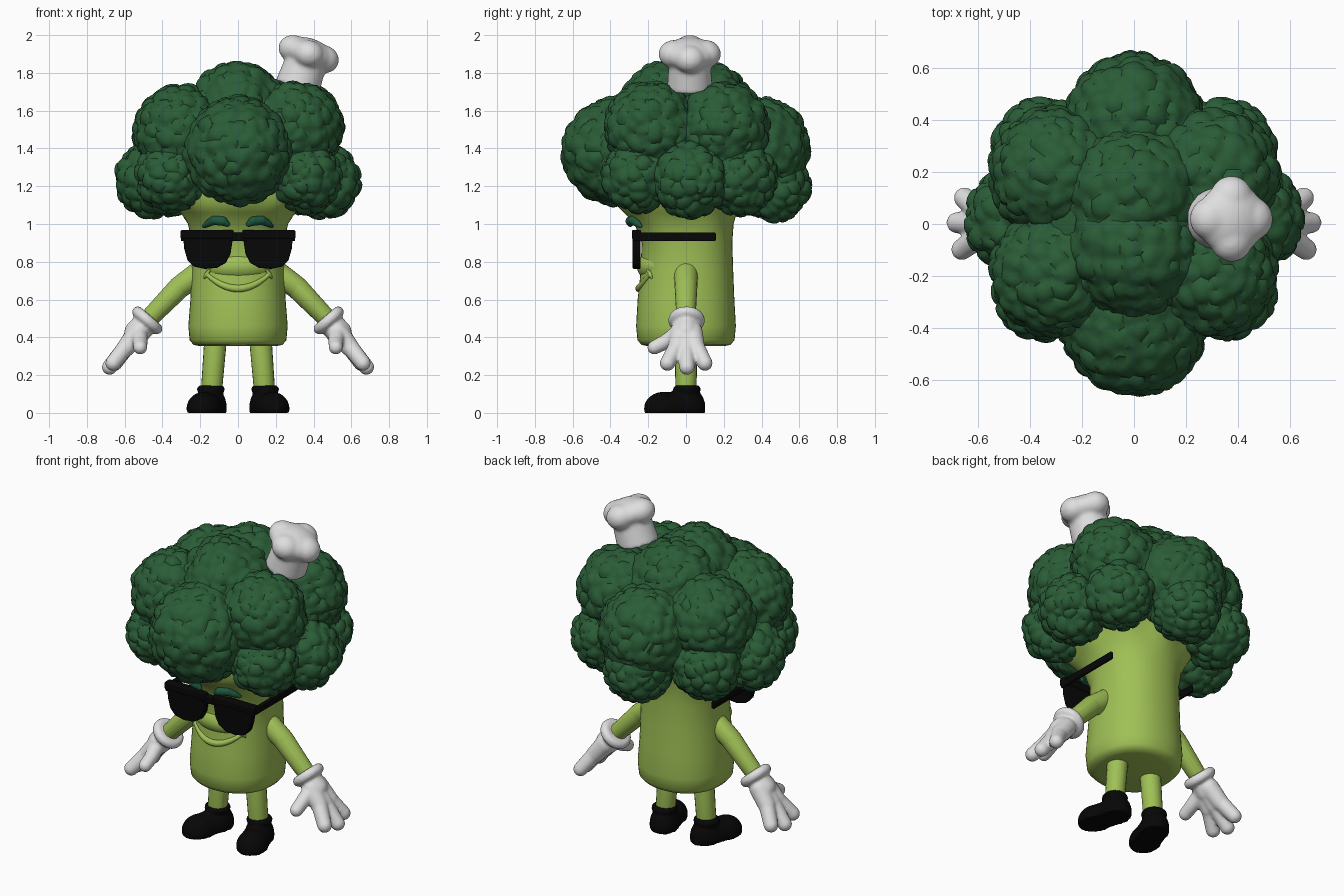
import bpy, bmesh, math
from mathutils import Vector, Matrix, noise

cube = bpy.data.objects.get("Cube")
if cube:
    bpy.data.objects.remove(cube, do_unlink=True)


def material(name, rgb):
    m = bpy.data.materials.new(name)
    m.use_nodes = True
    m.diffuse_color = (*rgb, 1)
    m.node_tree.nodes["Principled BSDF"].inputs["Base Color"].default_value = (*rgb, 1)
    return m


FLORET = material("dark green", (0.023, 0.107, 0.037))
STALK = material("light green", (0.35, 0.53, 0.092))
BROW = material("teal green", (0.013, 0.095, 0.05))
WHITE = material("white", (0.74, 0.74, 0.74))
BLACK = material("black", (0.002, 0.002, 0.002))


def finish(bm, name, mat, voxel=0, angle=40, soften=4):
    """Turn a bmesh into a shaded object, optionally fusing its pieces."""
    bmesh.ops.recalc_face_normals(bm, faces=bm.faces)
    me = bpy.data.meshes.new(name)
    bm.to_mesh(me)
    bm.free()
    me.materials.append(mat)
    ob = bpy.data.objects.new(name, me)
    bpy.context.collection.objects.link(ob)
    bpy.ops.object.select_all(action='DESELECT')
    ob.select_set(True)
    bpy.context.view_layer.objects.active = ob
    if voxel:
        fuse = ob.modifiers.new("fuse", 'REMESH')
        fuse.mode = 'VOXEL'
        fuse.voxel_size = voxel
        relax = ob.modifiers.new("relax", 'SMOOTH')
        relax.iterations = soften
        bpy.ops.object.modifier_apply(modifier="fuse")
        bpy.ops.object.modifier_apply(modifier="relax")
    bpy.ops.object.shade_smooth_by_angle(angle=math.radians(angle))
    return ob


def ball(bm, centre, size, detail=3):
    mat = Matrix.Translation(centre) @ Matrix.Diagonal((*size, 1))
    bmesh.ops.create_icosphere(bm, subdivisions=detail, radius=1, matrix=mat)


def capsule(bm, a, ra, b, rb):
    """Tapered round-ended rod: the hull of two balls."""
    tmp = bmesh.new()
    ball(tmp, a, (ra,) * 3)
    ball(tmp, b, (rb,) * 3)
    bmesh.ops.delete(tmp, geom=tmp.faces[:], context='FACES_ONLY')
    hull = bmesh.ops.convex_hull(tmp, input=tmp.verts[:])
    inner = [g for g in hull["geom_interior"] if isinstance(g, bmesh.types.BMVert)]
    bmesh.ops.delete(tmp, geom=inner, context='VERTS')
    me = bpy.data.meshes.new("piece")
    tmp.to_mesh(me)
    tmp.free()
    bm.from_mesh(me)
    bpy.data.meshes.remove(me)


def chain(bm, points):
    """Rod through (x, y, z, radius) points."""
    for p, q in zip(points, points[1:]):
        capsule(bm, p[:3], p[3], q[:3], q[3])


def ring(bm, centre, axis, major, minor, n=32, k=10):
    rot = Vector((0, 0, 1)).rotation_difference(Vector(axis)).to_matrix()
    rows = []
    for i in range(n):
        a = math.tau * i / n
        out = Vector((math.cos(a), math.sin(a), 0))
        rows.append([bm.verts.new(Vector(centre) + rot @ (out * (major + minor * math.cos(b)) + Vector((0, 0, minor * math.sin(b)))))
                     for b in (math.tau * j / k for j in range(k))])
    for i in range(n):
        for j in range(k):
            bm.faces.new((rows[i][j], rows[(i + 1) % n][j], rows[(i + 1) % n][(j + 1) % k], rows[i][(j + 1) % k]))


# Florets: spheres with a crust of rounded buds
def floret(name, x, y, z, r):
    bm = bmesh.new()
    ball(bm, (0, 0, 0), (1, 1, 1), 5)
    for v in bm.verts:
        d = v.co.normalized()
        p = d * r + Vector((x, y, z))
        near = noise.voronoi(p * 13)[0]
        crease = min(1, (near[1] - near[0]) / 0.25)
        bud = 0.011 * crease - 0.022 * near[0] ** 2
        v.co = p + d * (bud + 0.012 * noise.noise(p * 8))
    finish(bm, name, FLORET, angle=45)


floret("floret_top_front", 0, -0.09, 1.585, 0.27)
floret("floret_top_back", 0, 0.1, 1.58, 0.27)
floret("floret_front", 0, -0.37, 1.385, 0.285)
floret("floret_back", 0, 0.385, 1.4, 0.27)
floret("floret_low_back", 0, 0.46, 1.205, 0.195)
for side, s in (("left", 1), ("right", -1)):
    floret("floret_upper_front_" + side, s * 0.305, -0.185, 1.5 + 0.01 * s, 0.245)
    floret("floret_upper_back_" + side, s * 0.305, 0.195, 1.495 + 0.01 * s, 0.25)
    floret("floret_low_side_" + side, s * 0.45, 0.02, 1.235, 0.2)
    floret("floret_low_front_" + side, s * 0.355, -0.255, 1.25, 0.19)
    floret("floret_low_back_" + side, s * 0.345, 0.285, 1.245, 0.197)

bm = bmesh.new()
ball(bm, (0, 0.02, 1.42), (0.46, 0.44, 0.31), 4)
finish(bm, "floret_core", FLORET)

# Stalk: rounded rings flaring up into the crown
bm = bmesh.new()
rings = [(0.353, 0.2, 0.2, 0), (0.36, 0.235, 0.235, 0), (0.385, 0.256, 0.257, 0), (0.46, 0.263, 0.264, 0),
         (0.6, 0.252, 0.256, 0), (0.75, 0.246, 0.245, 0.005), (0.9, 0.243, 0.24, 0.005), (1.0, 0.265, 0.262, -0.01),
         (1.06, 0.3, 0.295, -0.03), (1.11, 0.335, 0.325, -0.045), (1.18, 0.37, 0.34, -0.03), (1.28, 0.4, 0.37, 0)]
loops = []
for z, hx, hy, cy in rings:
    loop = []
    for i in range(64):
        a = math.tau * i / 64
        c, s = math.cos(a), math.sin(a)
        k = (abs(c) ** 2.2 + abs(s) ** 2.2) ** (-1 / 2.2)
        k *= 1 + 0.2 * max(0, z - 1) * math.cos(8 * a)
        loop.append(bm.verts.new((hx * c * k, cy + hy * s * k, z)))
    loops.append(loop)
for low, high in zip(loops, loops[1:]):
    for i in range(64):
        j = (i + 1) % 64
        bm.faces.new((low[i], low[j], high[j], high[i]))
bm.faces.new(loops[0][::-1])
bm.faces.new(loops[-1])
finish(bm, "stalk", STALK, angle=60)

# Face: cheeks, smiling lip and mouth corners
bm = bmesh.new()
ball(bm, (0, -0.11, 0.775), (0.2, 0.15, 0.1), 4)
finish(bm, "cheeks", STALK)
bm = bmesh.new()
smile = []
for i in range(13):
    t = i / 6 - 1
    smile.append((0.165 * t, -0.249 + 0.058 * t * t, 0.658 + 0.075 * t * t, 0.02 - 0.009 * t * t))
chain(bm, smile)
for s in (1, -1):
    chain(bm, [(s * 0.15, -0.203, 0.755, 0.009), (s * 0.168, -0.19, 0.735, 0.012), (s * 0.178, -0.182, 0.715, 0.008)])
finish(bm, "smile", STALK, voxel=0.006, soften=3)

# Sunglasses
bm = bmesh.new()
lens = [(0.022, 0.955), (0.292, 0.955), (0.285, 0.87), (0.268, 0.81), (0.235, 0.775), (0.175, 0.762),
        (0.11, 0.768), (0.065, 0.795), (0.04, 0.84)]
for s in (1, -1):
    face = bm.faces.new([bm.verts.new((s * x, -0.282, z)) for x, z in lens])
    new = bmesh.ops.extrude_face_region(bm, geom=[face])["geom"]
    bmesh.ops.translate(bm, vec=(0, 0.042, 0), verts=[g for g in new if isinstance(g, bmesh.types.BMVert)])
    for size, at in (((0.28, 0.05, 0.045), (s * 0.164, -0.262, 0.945)),
                     ((0.02, 0.44, 0.045), (s * 0.293, -0.062, 0.932)),
                     ((0.06, 0.044, 0.045), (s * 0.02, -0.262, 0.932))):
        bmesh.ops.create_cube(bm, matrix=Matrix.Translation(at) @ Matrix.Diagonal((*size, 1)))
glasses = finish(bm, "sunglasses", BLACK, angle=30)
soft = glasses.modifiers.new("soft_edges", 'BEVEL')
soft.width, soft.segments = 0.006, 2

for side, s in (("left", 1), ("right", -1)):
    # Eyebrow
    bm = bmesh.new()
    chain(bm, [(s * 0.055, -0.295, 0.998, 0.014), (s * 0.08, -0.296, 1.015, 0.025), (s * 0.125, -0.28, 1.02, 0.025),
               (s * 0.157, -0.26, 1.004, 0.019), (s * 0.18, -0.24, 0.988, 0.011)])
    finish(bm, "eyebrow_" + side, BROW, voxel=0.005, soften=2)

    # Arm
    bm = bmesh.new()
    chain(bm, [(s * 0.2, 0, 0.745, 0.064), (s * 0.31, 0, 0.665, 0.06), (s * 0.48, 0, 0.49, 0.05)])
    finish(bm, "arm_" + side, STALK)

    # Glove with cuff, three fingers and a thumb
    bm = bmesh.new()
    ring(bm, (s * 0.48, 0.003, 0.49), (s * 0.66, 0, -0.75), 0.068, 0.03)
    chain(bm, [(s * 0.49, 0, 0.475, 0.066), (s * 0.535, 0, 0.425, 0.068)])
    for y in (-0.045, 0.0, 0.05):
        capsule(bm, (s * 0.525, y * 0.6, 0.43), 0.058, (s * 0.59, y, 0.35), 0.05)
    for y0, y1, x, z in ((-0.045, -0.098, 0.662, 0.263), (0, 0.005, 0.68, 0.242), (0.05, 0.1, 0.652, 0.263)):
        capsule(bm, (s * 0.588, y0, 0.355), 0.046, (s * x, y1, z), 0.041)
    chain(bm, [(s * 0.525, -0.04, 0.42, 0.046), (s * 0.518, -0.11, 0.375, 0.04), (s * 0.518, -0.168, 0.346, 0.037)])
    finish(bm, "glove_" + side, WHITE, voxel=0.009, soften=3)

    # Leg
    bm = bmesh.new()
    chain(bm, [(s * 0.118, 0, 0.4, 0.06), (s * 0.14, 0, 0.12, 0.056)])
    finish(bm, "leg_" + side, STALK)

    # Shoe: rounded toe and heel, flat sole, rolled collar, turned outward
    bm = bmesh.new()
    ball(bm, (0, -0.125, 0.022), (0.09, 0.105, 0.09))
    ball(bm, (0, 0.005, 0.028), (0.083, 0.1, 0.112))
    chain(bm, [(0, -0.11, 0.025, 0.085), (0, 0, 0.03, 0.084)])
    ring(bm, (0, 0.005, 0.125), (0, 0, 1), 0.052, 0.022)
    for v in bm.verts:
        v.co.z = max(v.co.z, 0)
    turn = Matrix.Translation((s * 0.145, 0, 0)) @ Matrix.Rotation(s * 0.3, 4, 'Z')
    bmesh.ops.transform(bm, matrix=turn, verts=bm.verts)
    finish(bm, "shoe_" + side, BLACK, voxel=0.009, soften=2)

# Chef hat: straight band and four-lobed puff, tipped sideways
bm = bmesh.new()
bmesh.ops.create_cone(bm, cap_ends=True, segments=32, radius1=0.12, radius2=0.11, depth=0.15,
                      matrix=Matrix.Translation((0, 0, 0.055)))
ball(bm, (0, 0, 0.168), (0.138, 0.138, 0.084))
for i in range(4):
    a = math.tau * i / 4
    ball(bm, (0.082 * math.cos(a), 0.082 * math.sin(a), 0.168), (0.084, 0.084, 0.074))
tip = Matrix.Translation((0.32, 0.02, 1.741)) @ Matrix.Rotation(0.33, 4, 'Y')
bmesh.ops.transform(bm, matrix=tip, verts=bm.verts)
finish(bm, "chef_hat", WHITE, voxel=0.011, soften=6)
